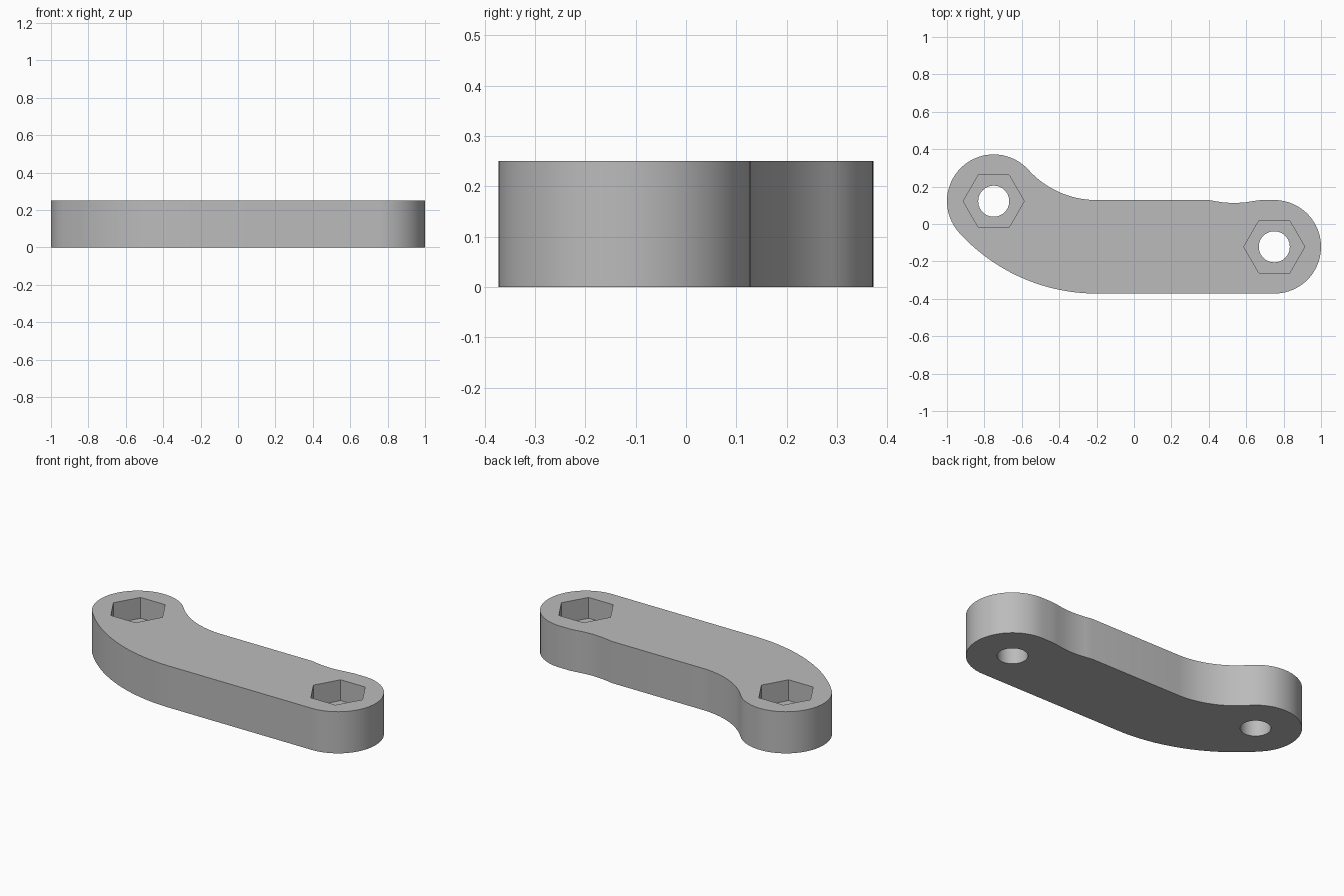
import bpy
import bmesh
from math import cos, sin, pi, atan2, hypot, radians

cube = bpy.data.objects.get("Cube")
if cube:
    bpy.data.objects.remove(cube, do_unlink=True)

HEIGHT = 0.25
R = 0.25                      # end radius
LEFT_END = (-0.75, 0.122)
RIGHT_END = (0.75, -0.122)
BEND = (-0.2, 0.62)           # centre of the curved neck
TOP_Y = RIGHT_END[1] + R
BOTTOM_Y = RIGHT_END[1] - R

grey = bpy.data.materials.new("grey plastic")
grey.use_nodes = True
colour = (0.5, 0.5, 0.5, 1)
grey.diffuse_color = colour
grey.node_tree.nodes["Principled BSDF"].inputs["Base Color"].default_value = colour


def arc(centre, radius, start, end, steps):
    """Points along an arc, both ends included."""
    angles = [start + (end - start) * i / steps for i in range(steps + 1)]
    return [(centre[0] + radius * cos(a), centre[1] + radius * sin(a)) for a in angles]


def prism(name, points, z0, z1):
    """Solid made by extruding a flat outline upwards."""
    bm = bmesh.new()
    face = bm.faces.new([bm.verts.new((x, y, z0)) for x, y in points])
    top = bmesh.ops.extrude_face_region(bm, geom=[face])["geom"]
    bmesh.ops.translate(bm, vec=(0, 0, z1 - z0),
                        verts=[v for v in top if isinstance(v, bmesh.types.BMVert)])
    bmesh.ops.recalc_face_normals(bm, faces=bm.faces)
    mesh = bpy.data.meshes.new(name)
    bm.to_mesh(mesh)
    bm.free()
    mesh.materials.append(grey)
    obj = bpy.data.objects.new(name, mesh)
    bpy.context.collection.objects.link(obj)
    return obj


# Outline, counter-clockwise: right end, shallow dip, neck, left end, outer bend
dx, dy = LEFT_END[0] - BEND[0], LEFT_END[1] - BEND[1]
reach = hypot(dx, dy)
neck = atan2(dy, dx) % (2 * pi)
down = 1.5 * pi
outline = arc(RIGHT_END, R, -pi / 2, pi / 2, 40)
outline += [(0.68, TOP_Y), (0.64, 0.123), (0.59, 0.115), (0.535, 0.112),
            (0.48, 0.115), (0.44, 0.121), (0.4, TOP_Y)]
outline += arc(BEND, reach - R, down, neck, 20)
outline += arc(LEFT_END, R, neck - pi, neck, 44)[1:]
outline += arc(BEND, BEND[1] - BOTTOM_Y, neck, down, 24)[1:]
link = prism("link_arm", outline, 0, HEIGHT)

# Bolt holes through each end, with hexagonal nut pockets from above
cutters = []
for side, (cx, cy) in (("right", LEFT_END), ("left", RIGHT_END)):
    hole = arc((cx, cy), 0.083, 0, 2 * pi, 48)[:-1]
    pocket = arc((cx, cy), 0.163, 0, 2 * pi, 6)[:-1]
    cutters.append(prism(side + "_bolt_hole_cutter", hole, -0.1, HEIGHT + 0.1))
    cutters.append(prism(side + "_nut_pocket_cutter", pocket, HEIGHT / 2, HEIGHT + 0.1))

bpy.ops.object.select_all(action="DESELECT")
link.select_set(True)
bpy.context.view_layer.objects.active = link
for cutter in cutters:
    cutter.hide_render = True
    cut = link.modifiers.new(cutter.name, "BOOLEAN")
    cut.operation = "DIFFERENCE"
    cut.solver = "EXACT"
    cut.object = cutter
    bpy.ops.object.modifier_apply(modifier=cut.name)
for cutter in cutters:
    bpy.data.objects.remove(cutter, do_unlink=True)

bpy.ops.object.shade_smooth_by_angle(angle=radians(30))
